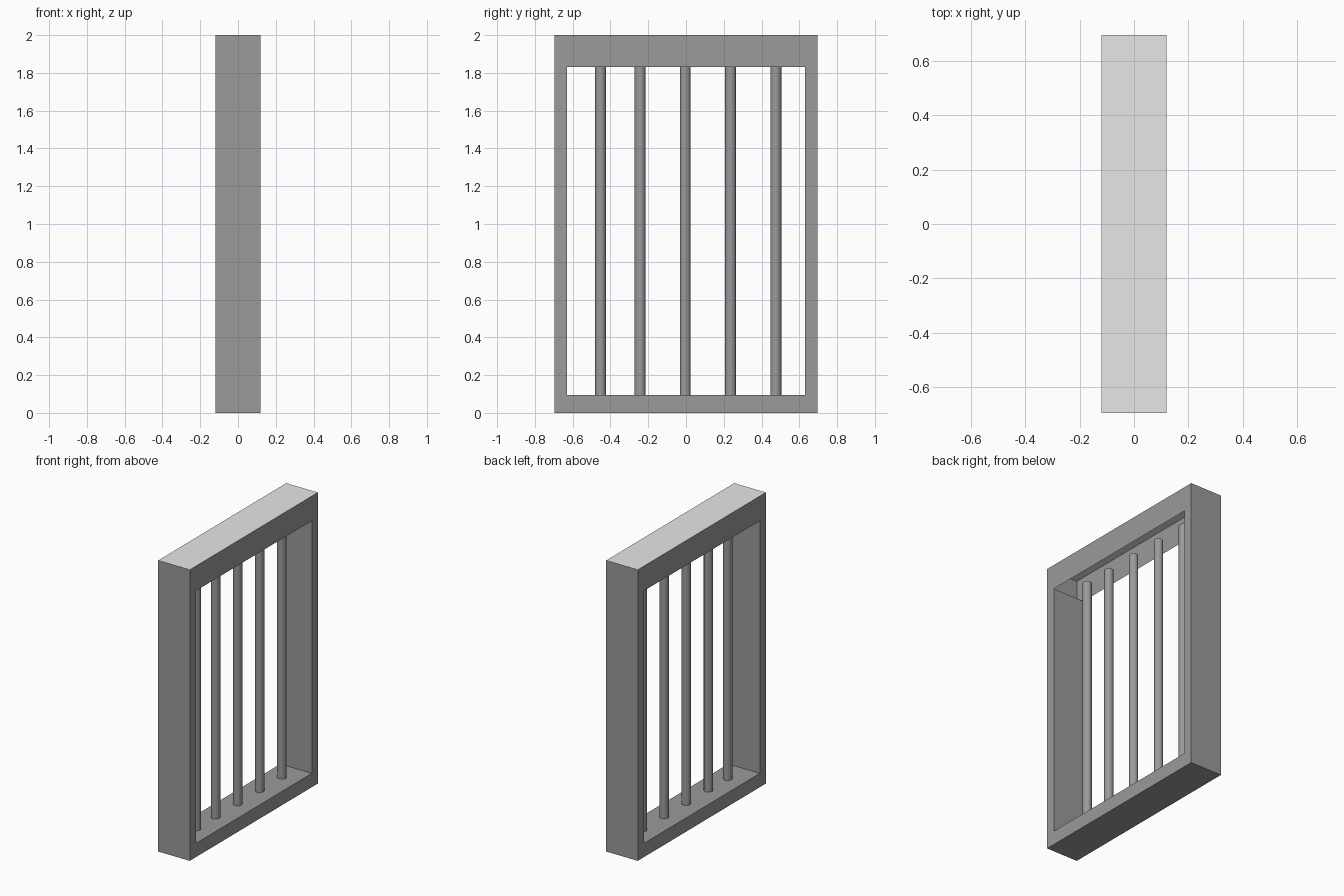
import bpy, bmesh, math

if "Cube" in bpy.data.objects:
    bpy.data.objects.remove(bpy.data.objects["Cube"])

def material(name, v):
    m = bpy.data.materials.new(name)
    m.diffuse_color = (v, v, v, 1)
    m.use_nodes = True
    m.node_tree.nodes["Principled BSDF"].inputs["Base Color"].default_value = m.diffuse_color
    return m

dark = material("mid grey", 0.325)
light = material("light grey", 0.8)

def add_object(name, bm, mats):
    me = bpy.data.meshes.new(name)
    bm.to_mesh(me)
    bm.free()
    for m in mats:
        me.materials.append(m)
    ob = bpy.data.objects.new(name, me)
    bpy.context.collection.objects.link(ob)
    return ob

# Hollow window frame: outer box, pierced front and back, lintel open underneath
D = 0.12
SILL, HEAD = 0.095, 1.83
outer = [(-0.695, 0), (0.695, 0), (0.695, 2), (-0.695, 2)]
inner = [(-0.63, SILL), (0.63, SILL), (0.63, HEAD), (-0.63, HEAD)]
bm = bmesh.new()
ring = lambda pts, x: [bm.verts.new((x, y, z)) for y, z in pts]
of, ob_, nf, nb = ring(outer, D), ring(outer, -D), ring(inner, D), ring(inner, -D)
for i in range(4):
    j = (i + 1) % 4
    bm.faces.new((of[i], of[j], nf[j], nf[i]))       # +x face
    bm.faces.new((ob_[j], ob_[i], nb[i], nb[j]))     # -x face
    wall = bm.faces.new((of[j], of[i], ob_[i], ob_[j]))
    if i == 2:
        wall.material_index = 1                      # pale top
    else:
        bm.faces.new((nf[i], nf[j], nb[j], nb[i]))   # sill and jambs
bm.normal_update()
add_object("window_frame", bm, [dark, light])

# Round bars standing on the sill, ending just inside the hollow lintel
for k, y in enumerate((-0.452, -0.243, -0.004, 0.236, 0.476)):
    bm = bmesh.new()
    bmesh.ops.create_cone(bm, cap_ends=True, segments=24, radius1=0.029,
                          radius2=0.029, depth=1.835 - SILL)
    for f in bm.faces:
        f.smooth = abs(f.normal.z) < 0.5
    for e in bm.edges:
        e.smooth = all(f.smooth for f in e.link_faces)
    bar = add_object(f"bar_{k + 1}", bm, [dark])
    bar.location = (0, y, (1.835 + SILL) / 2)
